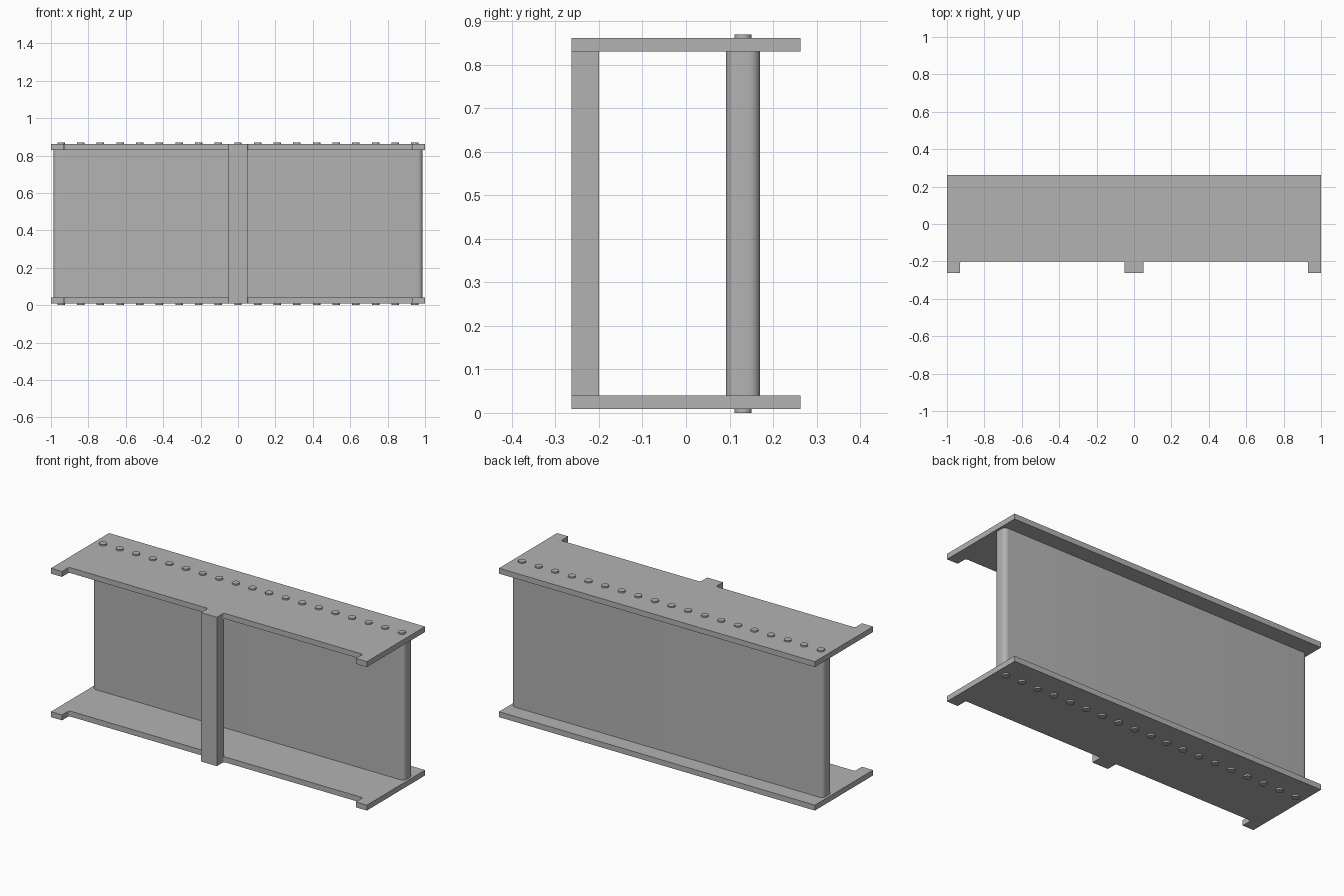
import bpy
import bmesh
from math import cos, sin, pi, radians

cube = bpy.data.objects.get("Cube")
if cube:
    bpy.data.objects.remove(cube, do_unlink=True)

steel = bpy.data.materials.new("grey_steel")
steel.use_nodes = True
grey = (0.45, 0.45, 0.45, 1)
steel.diffuse_color = grey
steel.node_tree.nodes["Principled BSDF"].inputs["Base Color"].default_value = grey

HALF_Y = 0.263
BOTTOM, TOP, PLATE = 0.009, 0.861, 0.031
NOTCH_Y, TAB_X, POST_X = -0.2, 0.93, 0.05
WEB_Y = 0.131


def arc(cx, cy, r, start, end, steps):
    """Points on an arc, angles in degrees."""
    angles = [radians(start + (end - start) * i / steps) for i in range(steps + 1)]
    return [(cx + r * cos(a), cy + r * sin(a)) for a in angles]


def extrude_outline(name, outline, z0, z1, smooth=False):
    """Raise a flat outline from z0 to z1."""
    bm = bmesh.new()
    face = bm.faces.new([bm.verts.new((x, y, z0)) for x, y in outline])
    raised = bmesh.ops.extrude_face_region(bm, geom=[face])
    verts = [v for v in raised["geom"] if isinstance(v, bmesh.types.BMVert)]
    bmesh.ops.translate(bm, verts=verts, vec=(0, 0, z1 - z0))
    bmesh.ops.recalc_face_normals(bm, faces=bm.faces)
    mesh = bpy.data.meshes.new(name)
    bm.to_mesh(mesh)
    bm.free()
    mesh.materials.append(steel)
    obj = bpy.data.objects.new(name, mesh)
    bpy.context.collection.objects.link(obj)
    if smooth:
        bpy.ops.object.select_all(action='DESELECT')
        obj.select_set(True)
        bpy.context.view_layer.objects.active = obj
        bpy.ops.object.shade_smooth_by_angle(angle=radians(35))
    return obj


# Flanges: notched front edge with small fillets beside the tabs
R = 0.01
half = [(POST_X, -HALF_Y)]
half += arc(POST_X + R, NOTCH_Y - R, R, 180, 90, 4)
half += arc(TAB_X - R, NOTCH_Y - R, R, 90, 0, 4)
half += [(TAB_X, -HALF_Y), (1, -HALF_Y), (1, HALF_Y)]
outline = half + [(-x, y) for x, y in reversed(half)]
extrude_outline("bottom_flange", outline, BOTTOM, BOTTOM + PLATE)
extrude_outline("top_flange", outline, TOP - PLATE, TOP)

# Web: upright panel with rounded vertical edges
W, D, RW = 0.987, 0.039, 0.025
web = []
for sx, sy, start in ((1, 1, 0), (-1, 1, 90), (-1, -1, 180), (1, -1, 270)):
    web += arc(sx * (W - RW), WEB_Y + sy * (D - RW), RW, start, start + 90, 8)
extrude_outline("web_panel", web, BOTTOM + PLATE, TOP - PLATE, smooth=True)

# Front post joining the middle tabs
post = [(-POST_X, -HALF_Y), (POST_X, -HALF_Y), (POST_X, NOTCH_Y), (-POST_X, NOTCH_Y)]
extrude_outline("front_post", post, BOTTOM + PLATE, TOP - PLATE)

# Rows of bolt heads above and below the web
COUNT, SPAN = 19, 0.946
for i in range(COUNT):
    x = -SPAN + 2 * SPAN * i / (COUNT - 1)
    circle = arc(x, WEB_Y, 0.02, 0, 360, 24)[:-1]
    extrude_outline(f"bottom_bolt_{i + 1}", circle, 0, BOTTOM, smooth=True)
    extrude_outline(f"top_bolt_{i + 1}", circle, TOP, TOP + 0.008, smooth=True)
